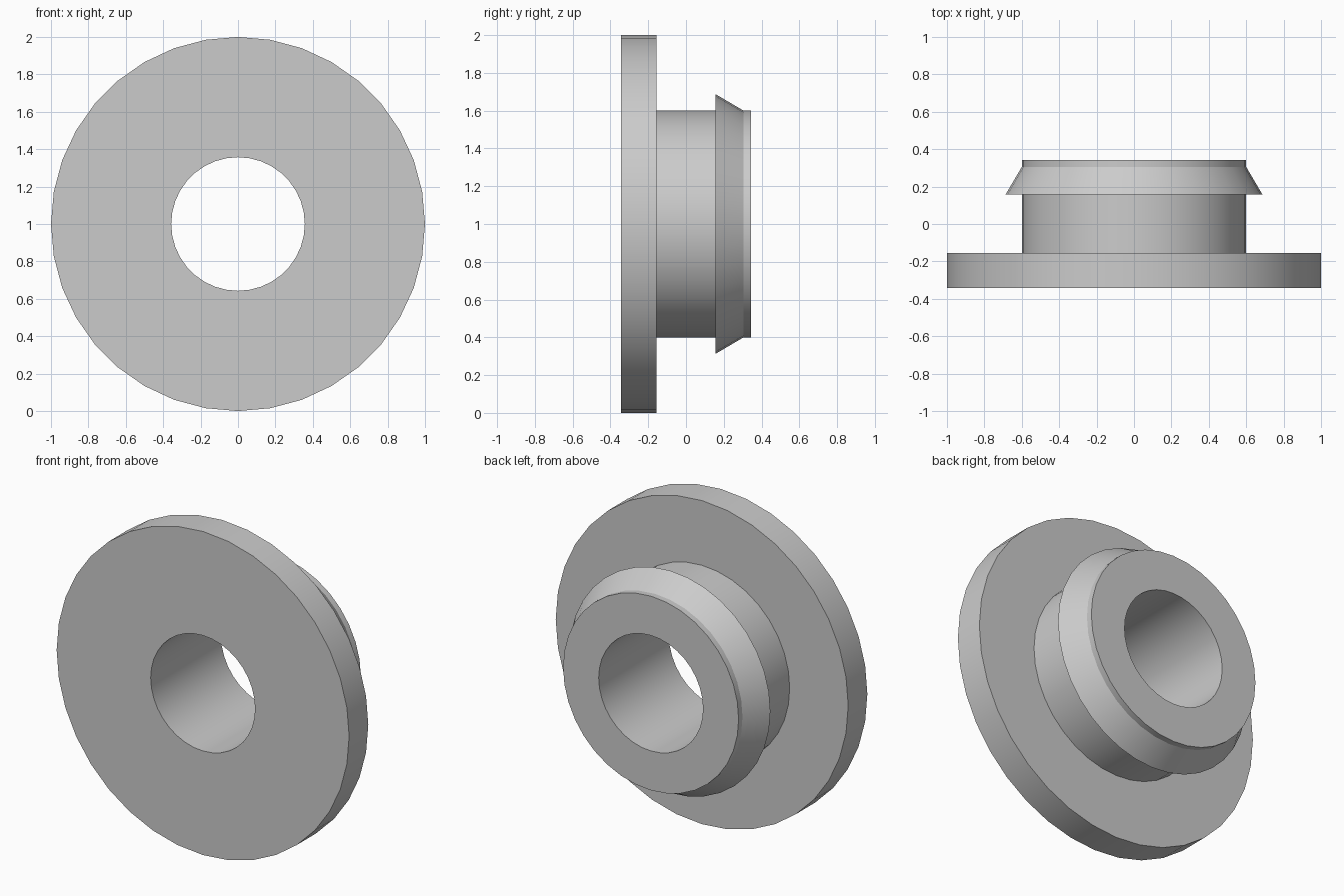
import bpy, bmesh
from math import radians, tau
from mathutils import Vector

cube = bpy.data.objects.get("Cube")
if cube:
    bpy.data.objects.remove(cube, do_unlink=True)

SIDES = 36
HOLE, SLEEVE, BARB, FLANGE = 0.357, 0.60, 0.687, 1.0
FRONT, SHOULDER, BARB_FRONT, BARB_BACK, BACK = -0.343, -0.156, 0.157, 0.305, 0.343

grey = bpy.data.materials.new("plain grey")
grey.use_nodes = True
colour = (0.6, 0.6, 0.6, 1)
grey.diffuse_color = colour
grey.node_tree.nodes["Principled BSDF"].inputs["Base Color"].default_value = colour


def lathe(name, profile):
    """Revolve a closed (radius, y) profile around the y axis."""
    bm = bmesh.new()
    ring = [bm.verts.new((0, y, r)) for r, y in profile]
    edges = [bm.edges.new((a, b)) for a, b in zip(ring, ring[1:] + ring[:1])]
    bmesh.ops.spin(bm, geom=ring + edges, cent=(0, 0, 0), axis=(0, 1, 0),
                   angle=tau, steps=SIDES, use_merge=False)
    bmesh.ops.remove_doubles(bm, verts=bm.verts, dist=0.0001)
    bmesh.ops.recalc_face_normals(bm, faces=bm.faces)
    bmesh.ops.translate(bm, verts=bm.verts, vec=Vector((0, 0, 1)))
    mesh = bpy.data.meshes.new(name)
    bm.to_mesh(mesh)
    bm.free()
    mesh.materials.append(grey)
    obj = bpy.data.objects.new(name, mesh)
    bpy.context.collection.objects.link(obj)
    bpy.ops.object.select_all(action="DESELECT")
    obj.select_set(True)
    bpy.context.view_layer.objects.active = obj
    bpy.ops.object.shade_smooth_by_angle(angle=radians(25))
    return obj


# One-piece bushing: bore, wide front flange, sleeve, snap-in barb, rear lip
lathe("flanged_bushing", [
    (HOLE, FRONT), (FLANGE, FRONT), (FLANGE, SHOULDER),
    (SLEEVE, SHOULDER), (SLEEVE, BARB_FRONT),
    (BARB, BARB_FRONT), (SLEEVE, BARB_BACK),
    (SLEEVE, BACK), (HOLE, BACK),
])
